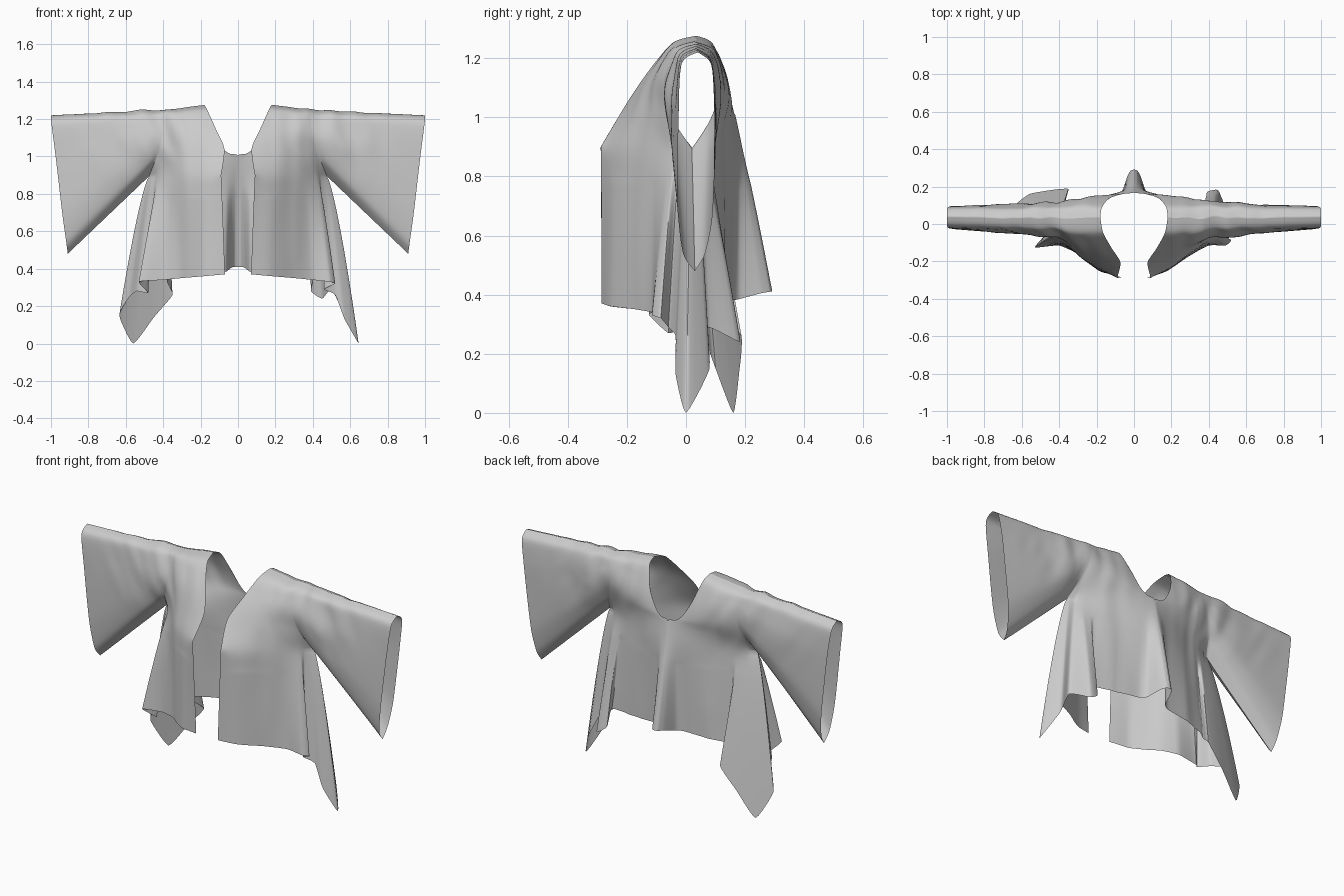
import bpy, bmesh, math
from mathutils import Vector, noise

if "Cube" in bpy.data.objects:
    bpy.data.objects.remove(bpy.data.objects["Cube"])


def spline(pts, t, k=0.4):
    """Smooth curve through pts, t in 0..1."""
    n = len(pts) - 1
    i = min(int(t * n), n - 1)
    f = t * n - i
    p = [Vector(pts[min(max(j, 0), n)]) for j in (i - 1, i, i + 1, i + 2)]
    m1, m2 = (p[2] - p[0]) * k, (p[3] - p[1]) * k
    return (p[1] * (2*f**3 - 3*f*f + 1) + m1 * (f**3 - 2*f*f + f)
            + p[2] * (3*f*f - 2*f**3) + m2 * (f**3 - f*f))


# Opening edge and back neckline, from shoulder ridge to underarm height
FRONT_EDGE = [(.18, .03, 1.275), (.165, -.05, 1.25), (.12, -.13, 1.15), (.073, -.205, 1.04), (.09, -.288, .9)]
BACK_EDGE = [(.18, .03, 1.275), (.172, .085, 1.25), (.135, .135, 1.14), (.09, .153, 1.055),
             (.05, .162, 1.015), (0, .168, 1.003), (0, .19, .9)]
# Armhole halves
ARM_FRONT = [(.38, .03, 1.25), (.385, -.035, 1.225), (.40, -.072, 1.12), (.435, -.05, 1.0), (.475, .02, .895)]
ARM_BACK = [(.38, .03, 1.25), (.385, .085, 1.225), (.40, .115, 1.15), (.42, .11, 1.07), (.445, .075, .98), (.475, .02, .895)]
# Cuff halves
CUFF_FRONT = [(1, .04, 1.22), (.998, -.015, 1.18), (.975, -.025, 1.0), (.94, -.028, .7), (.918, -.01, .54), (.91, .03, .48)]
CUFF_BACK = [(1, .04, 1.22), (.998, .085, 1.18), (.98, .095, 1.05), (.96, .095, .88), (.935, .09, .67), (.918, .065, .54), (.91, .03, .48)]

# Hem: x, y, z, position around the body (0 front edge, 1 underarm, 2 centre back)
HEM_START = [(.07, -.285, .37, 0), (.18, -.25, .36, .25), (.30, -.165, .35, .5), (.40, -.115, .34, .7)]
HEM_END = [(.25, .135, .37, 1.55), (.10, .157, .38, 1.8), (.062, .18, .385, 1.88),
           (.036, .255, .405, 1.94), (.018, .285, .41, 1.97), (0, .292, .41, 2)]
TAIL_RIGHT = [(.49, -.115, .33, .84), (.52, -.085, .32, .87), (.46, -.06, .29, .91), (.52, -.035, .26, .95),
              (.57, -.035, .13, .98), (.645, 0, 0, 1), (.57, .08, .15, 1.03), (.50, .07, .29, 1.08),
              (.45, .18, .24, 1.15), (.39, .17, .28, 1.22), (.40, .11, .36, 1.3)]
TAIL_LEFT = [(.53, -.125, .33, .85), (.48, -.06, .27, .91), (.54, -.02, .28, .95), (.58, .06, .25, .98),
             (.635, .10, .15, 1), (.56, .16, 0, 1.04), (.45, .18, .14, 1.1), (.35, .19, .26, 1.17),
             (.38, .11, .33, 1.25), (.36, .11, .36, 1.32)]

bm = bmesh.new()


def grid(rows, sx):
    vs = [[bm.verts.new((p[0] * sx, p[1], p[2])) for p in r] for r in rows]
    for a, b in zip(vs, vs[1:]):
        for i in range(len(a) - 1):
            bm.faces.new((a[i], a[i + 1], b[i + 1], b[i]))


def body_point(u, v):
    """Upper body surface, u around the body, v downwards."""
    if u <= 1:
        a, b, w, bulge = spline(FRONT_EDGE, v), spline(ARM_FRONT, v), u, -.04
    else:
        a, b, w, bulge = spline(BACK_EDGE, v), spline(ARM_BACK, v), 2 - u, .02
    p = a.lerp(b, w)
    p.y += bulge * math.sin(math.pi * w) * v
    return p


N = 30
for sx, tail in ((1, TAIL_RIGHT), (-1, TAIL_LEFT)):
    ctrl = HEM_START + tail + HEM_END
    steps = (len(ctrl) - 1) * 5
    hem = [spline(ctrl, i / steps, .25) for i in range(steps + 1)]
    us = [min(max(h[3], 0), 2) for h in hem]
    # upper body panels, front and back
    front = [u for u in us if u < .999] + [1]
    back = [1.00001] + [u for u in us if u > 1.001]
    for cols in (front, back):
        grid([[body_point(u, j / N) for u in cols] for j in range(N + 1)], sx)
    # skirt with draped side tails
    rows = []
    for j in range(37):
        t = j / 36
        row = []
        for h, u in zip(hem, us):
            a = body_point(u, 1)
            s = t ** (.92 - .17 * math.exp(-((u - 1) / .15) ** 2))
            row.append((a.x + (h[0] - a.x) * s, a.y + (h[1] - a.y) * s, a.z + (h[2] - a.z) * t))
        rows.append(row)
    grid(rows, sx)
    # sleeve
    for arm, cuff in ((ARM_FRONT, CUFF_FRONT), (ARM_BACK, CUFF_BACK)):
        grid([[spline(arm, v / N).lerp(spline(cuff, v / N), s / 36) for v in range(N + 1)]
              for s in range(37)], sx)

bmesh.ops.remove_doubles(bm, verts=bm.verts, dist=.0006)

# relax the joins between body, skirt and sleeves
soft = [v for v in bm.verts if not v.is_boundary and
        ((abs(v.co.z - .9) < .12 and abs(v.co.x) < .44) or (abs(v.co.x) < .46 and .98 < v.co.z < 1.21))]
for _ in range(25):
    bmesh.ops.smooth_vert(bm, verts=soft, factor=.5, use_axis_x=True, use_axis_y=True, use_axis_z=True)

# soft cloth wrinkles around shoulder and upper sleeve, long folds below
for v in bm.verts:
    c = v.co
    w = math.exp(-((abs(c.x) - .5) / .25) ** 2) * min(max((c.z - .85) / .2, 0), 1)
    q = Vector((c.x * 11 + c.z * 5, c.y * 5, c.z * 5 - abs(c.x) * 4))
    lower = math.exp(-((abs(c.x) - .27) / .12) ** 2)
    c.y += .016 * w * noise.noise(q) + .012 * lower * noise.noise(Vector((c.x * 12, c.y * 2, c.z * 2)))
    c.z += .012 * w * noise.noise(q + Vector((7, 3, 1))) * min(max((c.z - 1.1) / .1, 0), 1)

bmesh.ops.recalc_face_normals(bm, faces=bm.faces)
mesh = bpy.data.meshes.new("draped_robe")
bm.to_mesh(mesh)
bm.free()
robe = bpy.data.objects.new("draped_robe", mesh)
bpy.context.collection.objects.link(robe)
bpy.context.view_layer.objects.active = robe
robe.select_set(True)
bpy.ops.object.shade_smooth_by_angle(angle=math.radians(60))
